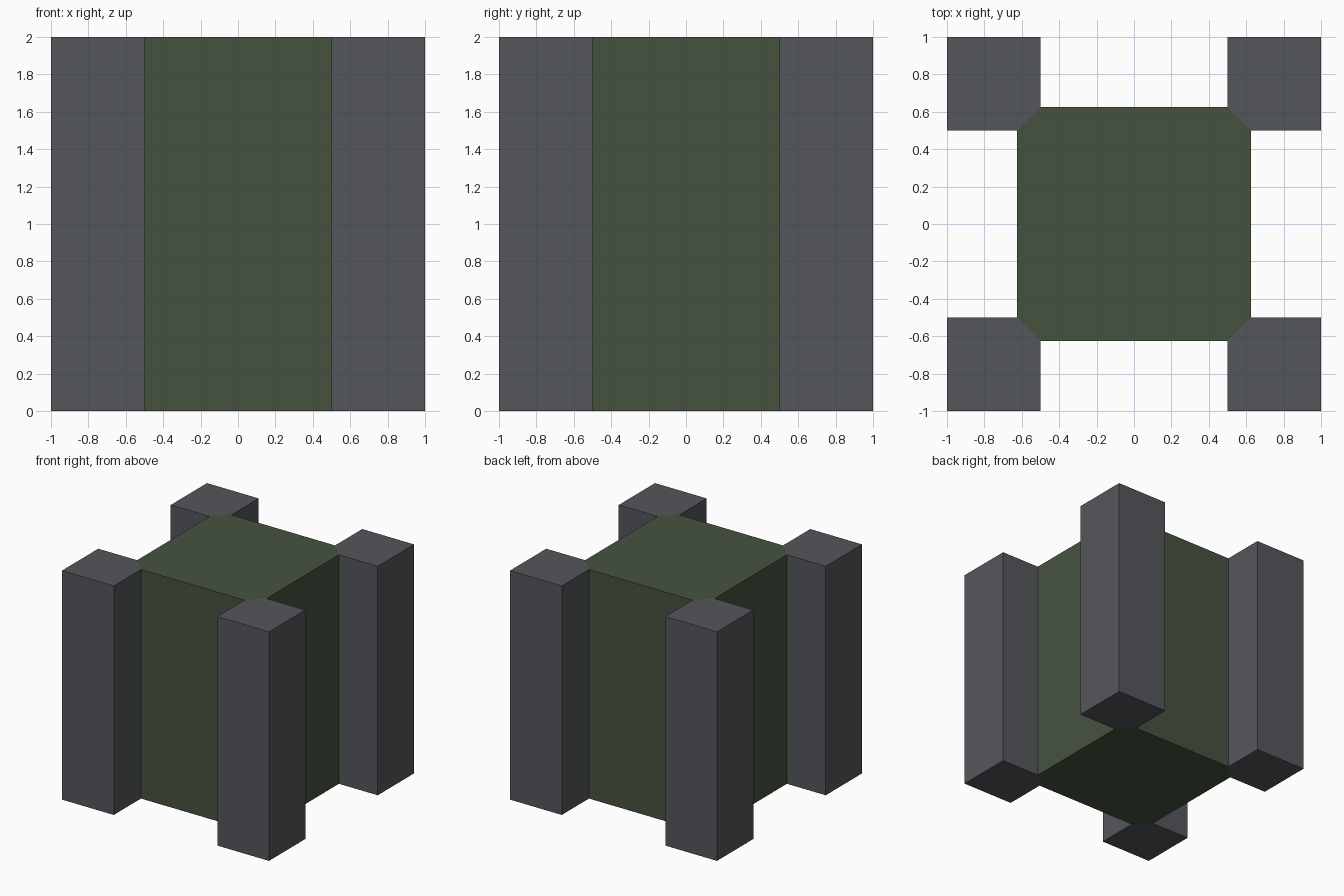
import bpy, bmesh

if "Cube" in bpy.data.objects:
    bpy.data.objects.remove(bpy.data.objects["Cube"])

H = 2.0      # full height
A = 0.5      # inner edge of the posts
C = 0.625    # core half width


def material(name, rgb):
    m = bpy.data.materials.new(name)
    m.diffuse_color = (*rgb, 1.0)
    m.use_nodes = True
    m.node_tree.nodes["Principled BSDF"].inputs["Base Color"].default_value = m.diffuse_color
    return m


def prism(name, outline, mat):
    """Extrude a counter-clockwise outline from the ground to full height."""
    bm = bmesh.new()
    face = bm.faces.new([bm.verts.new((x, y, 0)) for x, y in outline])
    top = bmesh.ops.extrude_face_region(bm, geom=[face], use_keep_orig=True)["geom"]
    bmesh.ops.translate(bm, vec=(0, 0, H),
                        verts=[v for v in top if isinstance(v, bmesh.types.BMVert)])
    bmesh.ops.recalc_face_normals(bm, faces=bm.faces)
    mesh = bpy.data.meshes.new(name)
    bm.to_mesh(mesh)
    bm.free()
    mesh.materials.append(mat)
    ob = bpy.data.objects.new(name, mesh)
    bpy.context.collection.objects.link(ob)
    return ob


grey = material("slate grey", (0.088, 0.094, 0.104))
green = material("dark moss green", (0.061, 0.086, 0.050))

# Central block with chamfered corners
prism("core_block", [(C, -A), (C, A), (A, C), (-A, C),
                     (-C, A), (-C, -A), (-A, -C), (A, -C)], green)

# Four corner posts, inner corner cut to meet the core
profile = [(C, A), (1, A), (1, 1), (A, 1), (A, C)]
for side, sx in (("right", 1), ("left", -1)):
    for end, sy in (("back", 1), ("front", -1)):
        prism(f"{end}_{side}_post", [(x * sx, y * sy) for x, y in profile], grey)
